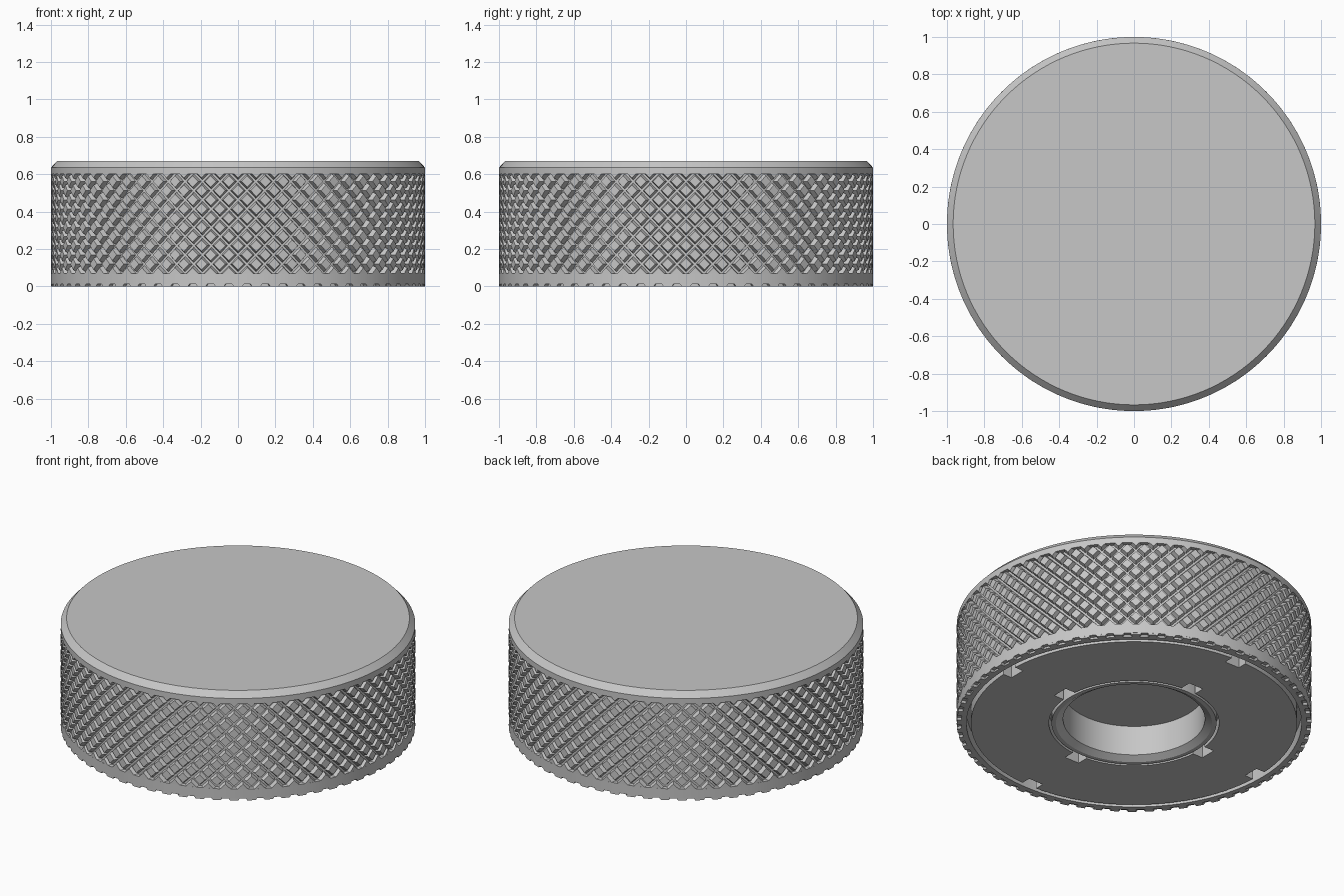
import bpy, bmesh, math
from mathutils import Vector

if "Cube" in bpy.data.objects:
    bpy.data.objects.remove(bpy.data.objects["Cube"])

TAU = 2 * math.pi
N = 64                      # knurl diamonds around the knob
PITCH = TAU / N
LOW, HIGH = 0.07, 0.60      # knurled band

metal = bpy.data.materials.new("light grey metal")
metal.diffuse_color = (0.57, 0.57, 0.57, 1)
metal.use_nodes = True
metal.node_tree.nodes["Principled BSDF"].inputs["Base Color"].default_value = metal.diffuse_color


def make_object(name, bm):
    mesh = bpy.data.meshes.new(name)
    bm.to_mesh(mesh)
    bm.free()
    mesh.materials.append(metal)
    obj = bpy.data.objects.new(name, mesh)
    bpy.context.collection.objects.link(obj)
    return obj


def polar(r, a, z):
    return Vector((r * math.cos(a), r * math.sin(a), z))


def add_box(bm, x0, x1, half_w, z0, z1, angle):
    """Box lying along the radius at the given angle."""
    c, s = math.cos(angle), math.sin(angle)
    v = [bm.verts.new((x * c - y * s, x * s + y * c, z))
         for z in (z0, z1)
         for x, y in ((x0, -half_w), (x1, -half_w), (x1, half_w), (x0, half_w))]
    for f in ((3, 2, 1, 0), (4, 5, 6, 7), (0, 1, 5, 4),
              (1, 2, 6, 5), (2, 3, 7, 6), (3, 0, 4, 7)):
        bm.faces.new([v[i] for i in f])


# Turned body: chamfered top, knurl recess, grooved underside, blind centre hole
profile = [(0, .67), (.967, .67), (1, .635), (1, HIGH), (.96, HIGH),
           (.96, LOW), (1, LOW), (1, .012), (.975, .012), (.975, 0),
           (.945, 0), (.945, .08), (.92, .08), (.92, 0),
           (.48, 0), (.48, .08), (.465, .08), (.465, 0), (.44, 0),
           (.40, .025), (.40, .21), (0, .21)]
bm = bmesh.new()
pts = [bm.verts.new((r, 0, z)) for r, z in profile]
edges = [bm.edges.new(p) for p in zip(pts, pts[1:])]
bmesh.ops.spin(bm, geom=pts + edges, cent=(0, 0, 0), axis=(0, 0, 1),
               angle=TAU, steps=128)
bmesh.ops.remove_doubles(bm, verts=bm.verts, dist=1e-4)
bmesh.ops.recalc_face_normals(bm, faces=bm.faces)
body = make_object("knob_body", bm)

# Four pairs of short slots beside the underside grooves
bm = bmesh.new()
for k in range(4):
    add_box(bm, .472, .545, .05, -.05, .079, k * TAU / 4)
    add_box(bm, .86, .935, .05, -.05, .079, k * TAU / 4)
cutter = make_object("slot_cutter", bm)
cutter.hide_render = True
mod = body.modifiers.new("slots", "BOOLEAN")
mod.operation = "DIFFERENCE"
mod.solver = "EXACT"
mod.object = cutter
bpy.context.view_layer.objects.active = body
body.select_set(True)
bpy.ops.object.modifier_apply(modifier="slots")
bpy.data.objects.remove(cutter)
bpy.ops.object.shade_smooth_by_angle(angle=math.radians(25))

# Diamond knurling: laid out flat, trimmed to the band, wrapped round the body
bm = bmesh.new()
half = PITCH / 2
rings = ((.62, 1.0), (.84, .973), (1.0, .973))   # diamond size, radius
rows = int((HIGH - LOW) / half) + 3
for j in range(rows):
    for i in range(N):
        u, v = (i + .5 * (j % 2)) * PITCH, LOW + (j - 1) * half
        loops = [[bm.verts.new((u + dx * s * half, r, v + dz * s * half))
                  for dx, dz in ((1, 0), (0, 1), (-1, 0), (0, -1))]
                 for s, r in rings]
        bm.faces.new(loops[0])
        for a, b in zip(loops, loops[1:]):
            for k in range(4):
                m = (k + 1) % 4
                bm.faces.new((a[k], b[k], b[m], a[m]))
for z, side in ((LOW, -1), (HIGH, 1)):
    bmesh.ops.bisect_plane(bm, geom=bm.verts[:] + bm.edges[:] + bm.faces[:],
                           plane_co=(0, 0, z), plane_no=(0, 0, side),
                           clear_outer=True)
for vert in bm.verts:
    u, r, z = vert.co
    vert.co = polar(r, u, z)
bmesh.ops.remove_doubles(bm, verts=bm.verts, dist=1e-4)
bm.normal_update()
for f in bm.faces:          # face everything outward
    c = f.calc_center_median()
    if f.normal.dot(Vector((c.x, c.y, 0))) < 0:
        f.normal_flip()
make_object("knurled_grip", bm)

# Small teeth round the bottom edge
bm = bmesh.new()
for i in range(N):
    a = i * PITCH
    corners = []
    for z, w in ((0, .24), (.012, .32)):
        for r, s in ((.974, -1), (1, -1), (1, 1), (.974, 1)):
            corners.append(bm.verts.new(polar(r, a + s * w * PITCH, z)))
    for f in ((3, 2, 1, 0), (0, 1, 5, 4), (1, 2, 6, 5), (2, 3, 7, 6)):
        bm.faces.new([corners[k] for k in f])
make_object("bottom_edge_teeth", bm)
